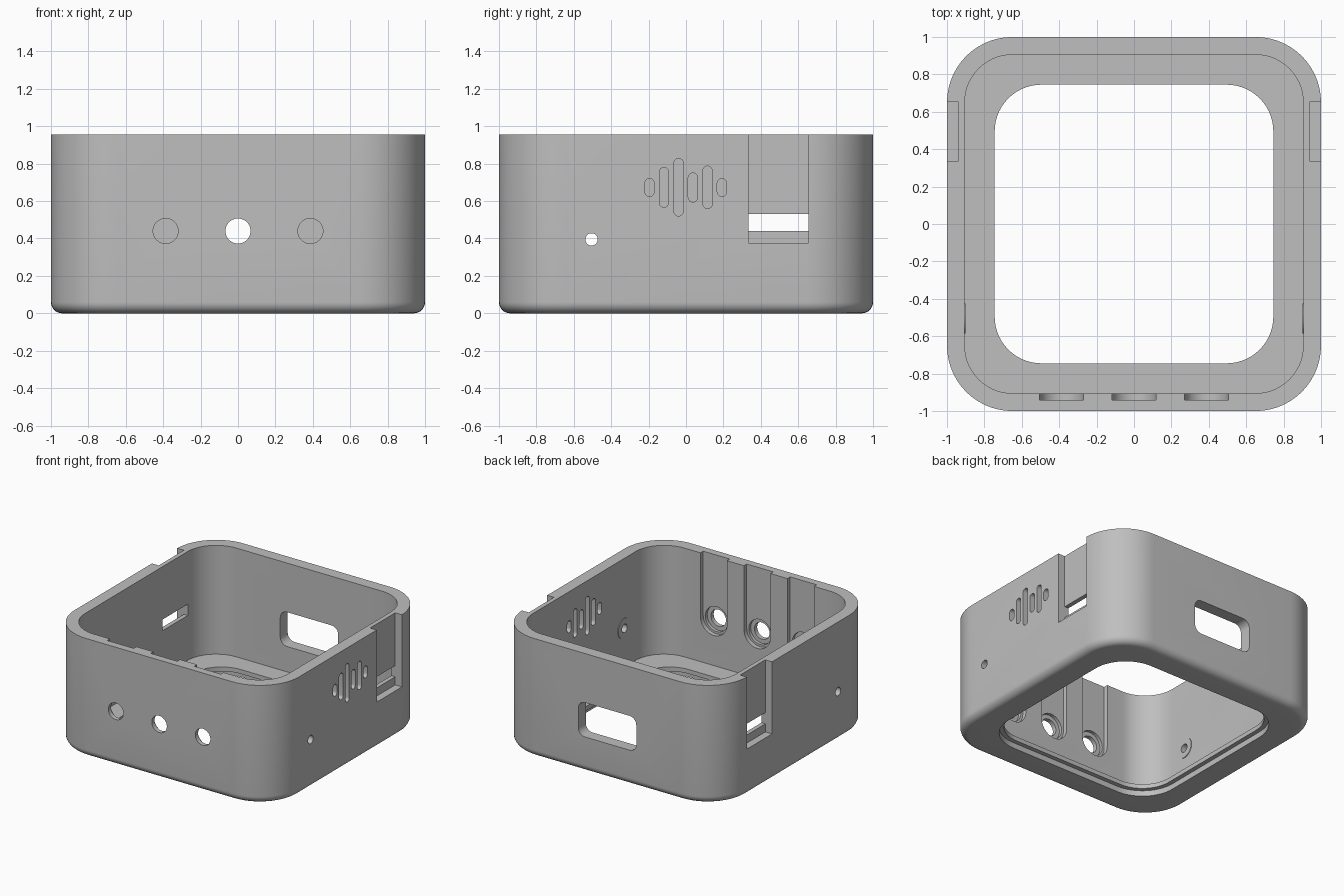
import bpy, bmesh, math

if "Cube" in bpy.data.objects:
    bpy.data.objects.remove(bpy.data.objects["Cube"])

H = 0.955            # body height
SEG = 14             # steps per rounded corner


def rounded_rect(w, h, r, cx=0, cy=0, n=SEG):
    """Counter-clockwise rounded rectangle with half sizes w, h."""
    pts = []
    for k, (sx, sy) in enumerate([(1, 1), (-1, 1), (-1, -1), (1, -1)]):
        for i in range(n + 1):
            a = math.pi / 2 * (k + i / n)
            pts.append((cx + sx * (w - r) + r * math.cos(a),
                        cy + sy * (h - r) + r * math.sin(a)))
    return pts


def finish(name, bm):
    bmesh.ops.remove_doubles(bm, verts=bm.verts, dist=1e-5)
    bmesh.ops.recalc_face_normals(bm, faces=bm.faces)
    me = bpy.data.meshes.new(name)
    bm.to_mesh(me)
    bm.free()
    ob = bpy.data.objects.new(name, me)
    bpy.context.collection.objects.link(ob)
    return ob


def prism(name, pts, axis, lo, hi):
    """Extrude a profile along x (points are y, z) or y (points are x, z)."""
    bm = bmesh.new()
    put = (lambda p, d: (d, p[0], p[1])) if axis == 'x' else (lambda p, d: (p[0], d, p[1]))
    a = [bm.verts.new(put(p, lo)) for p in pts]
    b = [bm.verts.new(put(p, hi)) for p in pts]
    bm.faces.new(a)
    bm.faces.new(b)
    for i in range(len(pts)):
        j = (i + 1) % len(pts)
        bm.faces.new((a[i], a[j], b[j], b[i]))
    return finish(name, bm)


def circle(r, cx, cy, n=40):
    return [(cx + r * math.cos(2 * math.pi * i / n),
             cy + r * math.sin(2 * math.pi * i / n)) for i in range(n)]


def box(x0, x1, y0, y1):
    return [(x0, y0), (x1, y0), (x1, y1), (x0, y1)]


# Body: closed section (half size, corner radius, z) swept round the rounded square
f = 0.06
section = [(1 - f + f * math.sin(t), 0.35 - f + f * math.sin(t), f - f * math.cos(t))
           for t in [math.pi / 2 * i / 8 for i in range(9)]]
section += [(1, 0.35, H), (0.905, 0.255, H), (0.905, 0.255, 0.08), (0.745, 0.25, 0.08),
            (0.745, 0.25, 0.045), (0.78, 0.285, 0.045), (0.78, 0.285, 0)]
bm = bmesh.new()
rings = [[bm.verts.new((x, y, z)) for x, y in rounded_rect(h, h, r)] for h, r, z in section]
for k, ring in enumerate(rings):
    nxt = rings[(k + 1) % len(rings)]
    for i in range(len(ring)):
        j = (i + 1) % len(ring)
        bm.faces.new((ring[i], ring[j], nxt[j], nxt[i]))
body = finish("case_body", bm)


def combine(tool, op):
    mod = body.modifiers.new("bool", 'BOOLEAN')
    mod.operation = op
    mod.solver = 'EXACT'
    mod.object = tool
    bpy.context.view_layer.objects.active = body
    bpy.ops.object.modifier_apply(modifier=mod.name)
    bpy.data.objects.remove(tool)


def cut(pts, axis, lo, hi):
    combine(prism("cutter", pts, axis, lo, hi), 'DIFFERENCE')


# Side walls: thin inner boss, small hole, strap notch and its through slot
for s in (-1, 1):
    def side(pts, d0, d1, fn=cut):
        fn(pts, 'x', min(s * d0, s * d1), max(s * d0, s * d1))
    side(circle(0.08, -0.505, 0.395), 0.9, 0.93,
         lambda p, ax, lo, hi: combine(prism("boss", p, ax, lo, hi), 'UNION'))
    side(circle(0.033, -0.505, 0.395), 0.8, 1.1)
    side(box(0.335, 0.655, 0.375, 1.1), 0.94, 1.1)
    side(box(0.335, 0.655, 0.44, 0.53), 0.8, 1.1)

# Sound grille in the right wall
for y, z0, z1 in [(-0.195, 0.625, 0.72), (-0.118, 0.567, 0.78), (-0.04, 0.52, 0.828),
                  (0.037, 0.595, 0.75), (0.115, 0.56, 0.787), (0.192, 0.625, 0.72)]:
    cut(rounded_rect(0.025, (z1 - z0) / 2, 0.0249, y, (z0 + z1) / 2, 6), 'x', 0.8, 1.1)

# Button holes in the front wall, with inner U grooves and counterbores
for x in (-0.387, 0, 0.387):
    arc = [(x + 0.118 * math.cos(a), 0.44 + 0.118 * math.sin(a))
           for a in [math.pi + math.pi * i / 24 for i in range(25)]]
    cut(arc + [(x + 0.118, 1.1), (x - 0.118, 1.1)], 'y', -0.94, -0.8)
    cut(circle(0.1, x, 0.44), 'y', -0.965, -0.8)
    cut(circle(0.067, x, 0.44), 'y', -1.1, -0.8)

# Port window in the back wall
cut(rounded_rect(0.258, 0.138, 0.06, 0, 0.422, 8), 'y', 0.8, 1.1)

# Colour and shading
grey = bpy.data.materials.new("grey_plastic")
grey.diffuse_color = (0.52, 0.52, 0.52, 1)
grey.use_nodes = True
grey.node_tree.nodes["Principled BSDF"].inputs["Base Color"].default_value = grey.diffuse_color
body.data.materials.clear()
body.data.materials.append(grey)
for p in body.data.polygons:
    p.material_index = 0
bpy.ops.object.select_all(action='DESELECT')
body.select_set(True)
bpy.context.view_layer.objects.active = body
bpy.ops.object.shade_smooth_by_angle(angle=math.radians(30))
